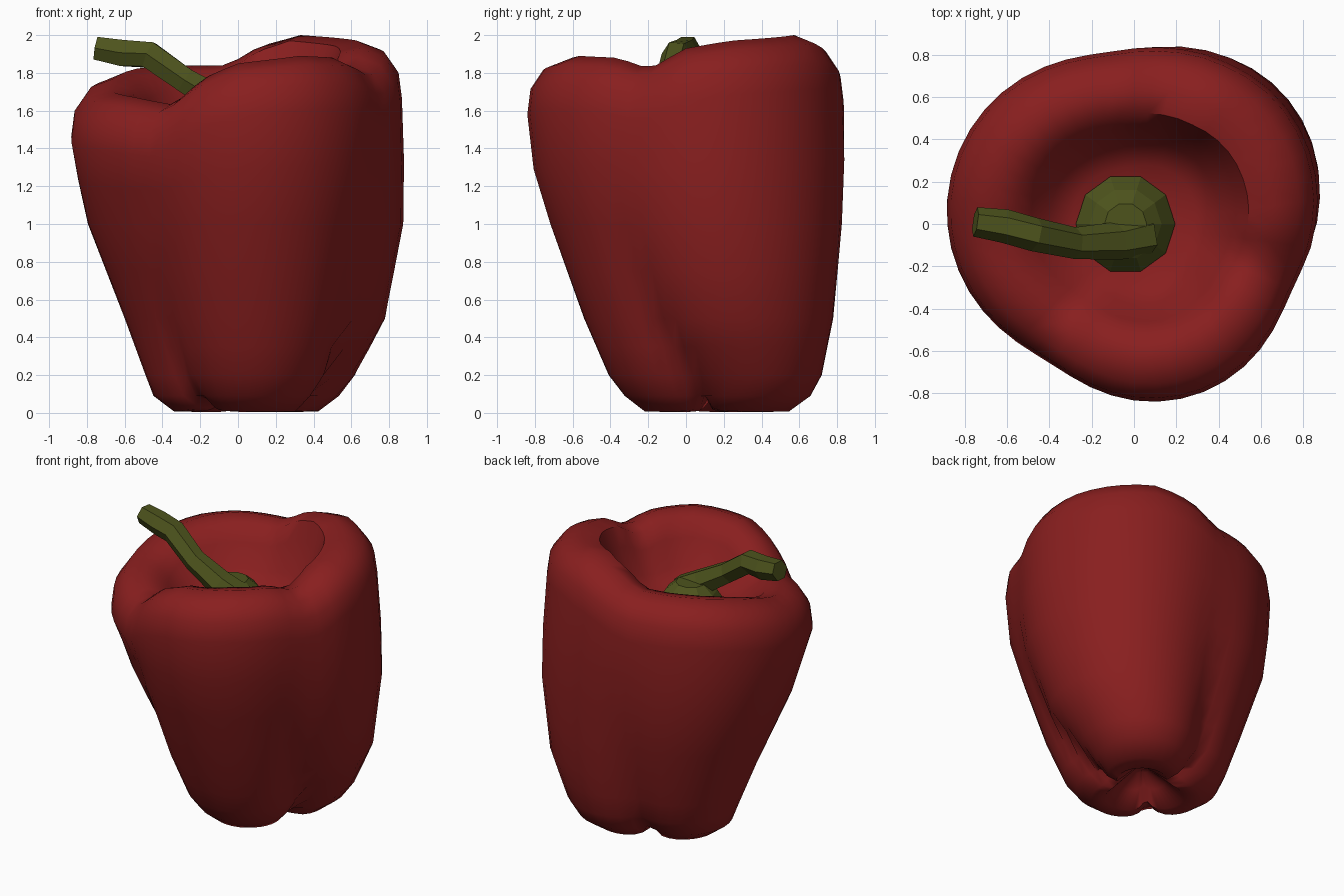
import bpy
import math
from mathutils import Vector

if "Cube" in bpy.data.objects:
    bpy.data.objects.remove(bpy.data.objects["Cube"], do_unlink=True)


def make_material(name, color):
    mat = bpy.data.materials.new(name)
    mat.use_nodes = True
    mat.diffuse_color = color
    bsdf = mat.node_tree.nodes["Principled BSDF"]
    bsdf.inputs["Base Color"].default_value = color
    bsdf.inputs["Roughness"].default_value = 0.6
    return mat


def loft(name, rings, mat, smooth_angle):
    """Skin a stack of equal-sized rings and close both ends with fans."""
    n = len(rings[0])
    verts = [p for ring in rings for p in ring]
    faces = []
    for k in range(len(rings) - 1):
        for i in range(n):
            j = (i + 1) % n
            faces.append((k * n + i, k * n + j, (k + 1) * n + j, (k + 1) * n + i))
    for start, flip in ((0, True), ((len(rings) - 1) * n, False)):
        ring = verts[start:start + n]
        hub = len(verts)
        verts.append(sum(ring, Vector()) / n)
        for i in range(n):
            a, b = start + i, start + (i + 1) % n
            faces.append((b, a, hub) if flip else (a, b, hub))
    mesh = bpy.data.meshes.new(name)
    mesh.from_pydata(verts, [], faces)
    mesh.materials.append(mat)
    obj = bpy.data.objects.new(name, mesh)
    bpy.context.collection.objects.link(obj)
    bpy.ops.object.select_all(action="DESELECT")
    obj.select_set(True)
    bpy.context.view_layer.objects.active = obj
    if smooth_angle:
        bpy.ops.object.shade_smooth_by_angle(angle=math.radians(smooth_angle))
    bpy.ops.object.mode_set(mode="EDIT")
    bpy.ops.mesh.select_all(action="SELECT")
    bpy.ops.mesh.normals_make_consistent(inside=False)
    bpy.ops.object.mode_set(mode="OBJECT")


def sample(keys, t):
    """Linear interpolation in a list of (position, values...) rows."""
    t = min(max(t, keys[0][0]), keys[-1][0])
    for a, b in zip(keys, keys[1:]):
        if t <= b[0]:
            f = (t - a[0]) / (b[0] - a[0])
            return [u + (v - u) * f for u, v in zip(a[1:], b[1:])]


red = make_material("pepper_red", (0.25, 0.0135, 0.0135, 1))
green = make_material("stem_green", (0.075, 0.088, 0.012, 1))

# Cross-section by height: axis x, y, then centre and radius of each lobe
SECTIONS = [
    (0.07, 0.06, 0.14, 0.23, 0.36, 0.29, 0.08, -0.02, 0.29, -0.15, 0.2, 0.29),
    (0.2, 0.06, 0.14, 0.24, 0.34, 0.38, 0.08, -0.03, 0.38, -0.1, 0.21, 0.39),
    (0.5, 0.06, 0.11, 0.26, 0.26, 0.52, 0.08, -0.06, 0.48, -0.1, 0.19, 0.5),
    (1.0, 0.03, 0.05, 0.23, 0.18, 0.645, 0.08, -0.14, 0.58, -0.14, 0.13, 0.655),
    (1.4, 0, 0, 0.18, 0.14, 0.7, 0.09, -0.2, 0.64, -0.15, 0.06, 0.735),
]
# Height of the rim by angle in degrees
RIM = [(0, 1.93), (20, 1.97), (60, 2.0), (80, 1.94), (95, 1.84), (125, 1.84),
       (145, 1.82), (165, 1.77), (185, 1.7), (210, 1.67), (235, 1.63), (252, 1.77),
       (270, 1.85), (300, 1.89), (325, 1.88), (342, 1.82), (360, 1.93)]
SEGMENTS = 48


def outline(angle, z):
    """Axis, radius and groove strength of the lobed section."""
    ax, ay, *lobes = sample(SECTIONS, z)
    dx, dy = math.cos(angle), math.sin(angle)
    exits = []
    for k in range(0, 9, 3):
        cx, cy, r = lobes[k] - ax, lobes[k + 1] - ay, lobes[k + 2]
        along, across = cx * dx + cy * dy, cx * dy - cy * dx
        exits.append(along + math.sqrt(max(r * r - across * across, 0)))
    exits.sort()
    gap = exits[2] - exits[1]
    groove = math.exp(-gap / 0.06)
    # Grooves are pinched near the feet and filled in towards the shoulder
    blend = 0.04 * min(max(z - 0.3, 0.02), 1)
    radius = exits[2] + blend * math.log(1 + math.exp(-gap / blend))
    return Vector((ax, ay, 0)), radius * (1 - 0.07 * groove * max(0, 1 - z / 0.7)), groove


def body_point(angle, z, scale, height=None):
    axis, r, _ = outline(angle, z)
    p = axis + Vector((math.cos(angle), math.sin(angle), 0)) * r * scale
    p.z = z if height is None else height
    return p


angles = [2 * math.pi * i / SEGMENTS for i in range(SEGMENTS)]
rims = [sample(RIM, math.degrees(a))[0] for a in angles]
rings = []

# Underside: a dimple and three feet separated by grooves
for scale, height in ((0.1, 0.18), (0.32, 0.1), (0.57, 0.005), (0.8, 0.008)):
    rings.append([body_point(a, 0.07, scale,
                             height + 0.12 * scale * outline(a, 0.07)[2])
                  for a in angles])

# Side wall
for z in (0.09, 0.2, 0.35, 0.5, 0.75, 1.0):
    rings.append([body_point(a, z, 1) for a in angles])
rings.append([body_point(a, (0.72 + h) / 2, 1) for a, h in zip(angles, rims)])

# Shoulder and rim, rounder on the tallest lobe
for scale, drop in ((1, 0.28), (0.98, 0.145), (0.9, 0.045), (0.76, 0), (0.63, 0.03)):
    rings.append([body_point(a, 1.4, scale - 0.3 * max(0, h - 1.9), h - drop)
                  for a, h in zip(angles, rims)])

# Bowl around the stem
FLOOR = 1.48
for scale, mix in ((0.55, 0.3), (0.45, 0.75), (0.33, 1.0), (0.1, 1.0)):
    rings.append([body_point(a, 1.4, scale, (h - 0.03) * (1 - mix) + FLOOR * mix)
                  for a, h in zip(angles, rims)])
loft("pepper_body", rings, red, 50)

# Collar at the foot of the stem
collar = []
for radius, z in ((0.21, 1.46), (0.235, 1.5), (0.17, 1.6), (0.1, 1.66)):
    collar.append([Vector((-0.04 + radius * math.cos(k * math.pi / 5),
                           radius * math.sin(k * math.pi / 5), z))
                   for k in range(10)])
loft("stem_collar", collar, green, 0)

# Bent stem with six sides
PATH = [(0.06, -0.05, 1.56, 0.1), (-0.08, -0.08, 1.64, 0.09), (-0.28, -0.09, 1.76, 0.075),
        (-0.47, -0.05, 1.895, 0.08), (-0.61, -0.01, 1.905, 0.08), (-0.75, 0.01, 1.93, 0.07)]
points = [Vector(p[:3]) for p in PATH]
stem = []
for k, p in enumerate(points):
    forward = (points[min(k + 1, len(points) - 1)] - points[max(k - 1, 0)]).normalized()
    up = forward.cross(Vector((0, 1, 0))).normalized()
    side = up.cross(forward)
    stem.append([p + (side * math.cos(a) + up * math.sin(a)) * PATH[k][3]
                 for a in (i * math.pi / 3 for i in range(6))])
loft("stem", stem, green, 0)
